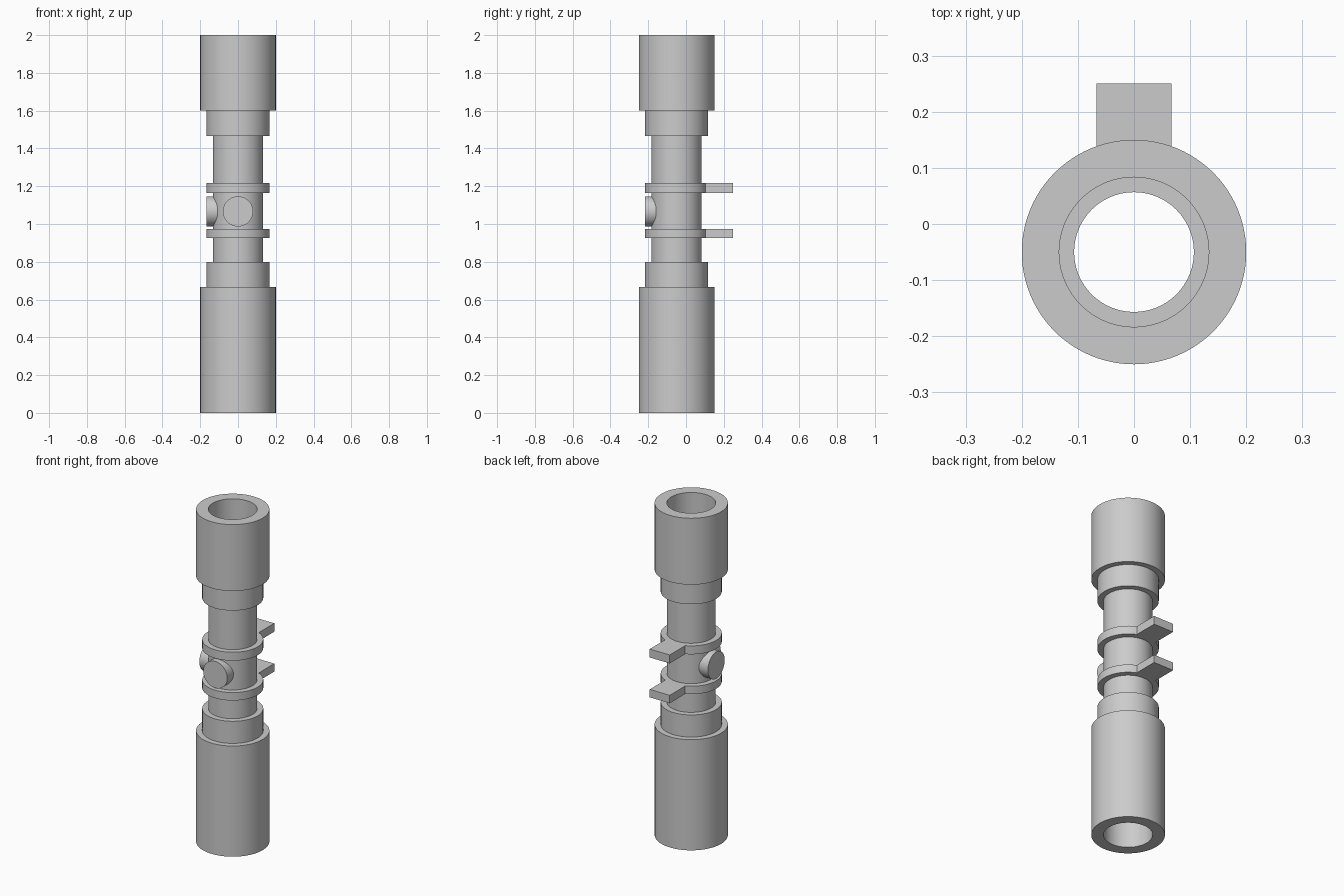
import bpy, bmesh, math
from mathutils import Vector, Matrix

if "Cube" in bpy.data.objects:
    bpy.data.objects.remove(bpy.data.objects["Cube"], do_unlink=True)

U = 2 / 15                      # design unit
AXIS = Vector((0, -0.05, 0))    # tube axis, shifted forward by the mounts
BORE, SEGS = 0.8 * U, 96

grey = bpy.data.materials.new("light_grey")
grey.use_nodes = True
grey.diffuse_color = (0.6, 0.6, 0.6, 1)
grey.node_tree.nodes["Principled BSDF"].inputs["Base Color"].default_value = (0.6, 0.6, 0.6, 1)


def finish(name, bm):
    bmesh.ops.recalc_face_normals(bm, faces=bm.faces)
    mesh = bpy.data.meshes.new(name)
    bm.to_mesh(mesh)
    bm.free()
    mesh.materials.append(grey)
    obj = bpy.data.objects.new(name, mesh)
    obj.location = AXIS
    bpy.context.collection.objects.link(obj)
    bpy.ops.object.select_all(action='DESELECT')
    obj.select_set(True)
    bpy.context.view_layer.objects.active = obj
    bpy.ops.object.shade_smooth_by_angle(angle=math.radians(30))
    return obj


# Hollow sight body: one closed profile of (radius, height) turned about the axis
def scope_body():
    profile = [(1.5, 0), (1.5, 5), (1.25, 5), (1.25, 6), (1, 6), (1, 11),
               (1.25, 11), (1.25, 12), (1.5, 12), (1.5, 15),
               (1, 15), (1, 12), (0.8, 12), (0.8, 5), (1, 5), (1, 0)]
    bm = bmesh.new()
    verts = [bm.verts.new((r * U, 0, z * U)) for r, z in profile]
    edges = [bm.edges.new((v, verts[i - 1])) for i, v in enumerate(verts)]
    bmesh.ops.spin(bm, geom=verts + edges, cent=(0, 0, 0), axis=(0, 0, 1),
                   angle=math.tau, steps=SEGS, use_merge=True)
    bmesh.ops.remove_doubles(bm, verts=bm.verts, dist=1e-5)
    finish("scope_body", bm)


# Mounting collar: flat ring with a rectangular tab at the back
def mount_ring(name, bottom, top):
    outer_r, inner_r, half_tab = 1.25 * U, 0.9 * U, 0.5 * U
    gap = math.asin(half_tab / outer_r)
    start, sweep = math.pi / 2 + gap, math.tau - 2 * gap
    bm = bmesh.new()
    outer, inner = [], []
    for i in range(SEGS + 1):
        a = start + sweep * i / SEGS
        ray = Vector((math.cos(a), math.sin(a), 0))
        base = Vector((0, 0, bottom))
        outer.append(bm.verts.new(ray * outer_r + base))
        inner.append(bm.verts.new(ray * inner_r + base))
    for i in range(SEGS):
        bm.faces.new((outer[i], outer[i + 1], inner[i + 1], inner[i]))
    bm.faces.new((outer[-1], outer[0], inner[0], inner[-1]))
    tab = [bm.verts.new((s * half_tab, 0.3, bottom)) for s in (-1, 1)]
    bm.faces.new((outer[0], outer[-1], tab[1], tab[0]))
    grown = bmesh.ops.extrude_face_region(bm, geom=bm.faces[:], use_keep_orig=True)
    bmesh.ops.translate(bm, vec=(0, 0, top - bottom),
                        verts=[g for g in grown["geom"] if isinstance(g, bmesh.types.BMVert)])
    finish(name, bm)


# Adjustment knob: short disc set into the tube wall, pointing along a direction
def knob(name, direction):
    near, far = BORE + 0.001, 1.25 * U
    d = Vector(direction)
    place = Matrix.Translation(d * (near + far) / 2 + Vector((0, 0, 8 * U)))
    bm = bmesh.new()
    bmesh.ops.create_cone(bm, cap_ends=True, segments=64, radius1=0.6 * U, radius2=0.6 * U,
                          depth=far - near, matrix=place @ d.to_track_quat('Z', 'Y').to_matrix().to_4x4())
    finish(name, bm)


scope_body()
mount_ring("lower_mount_ring", 0.925, 0.973)
mount_ring("upper_mount_ring", 1.165, 1.216)
knob("front_knob", (0, -1, 0))
knob("right_knob", (-1, 0, 0))
